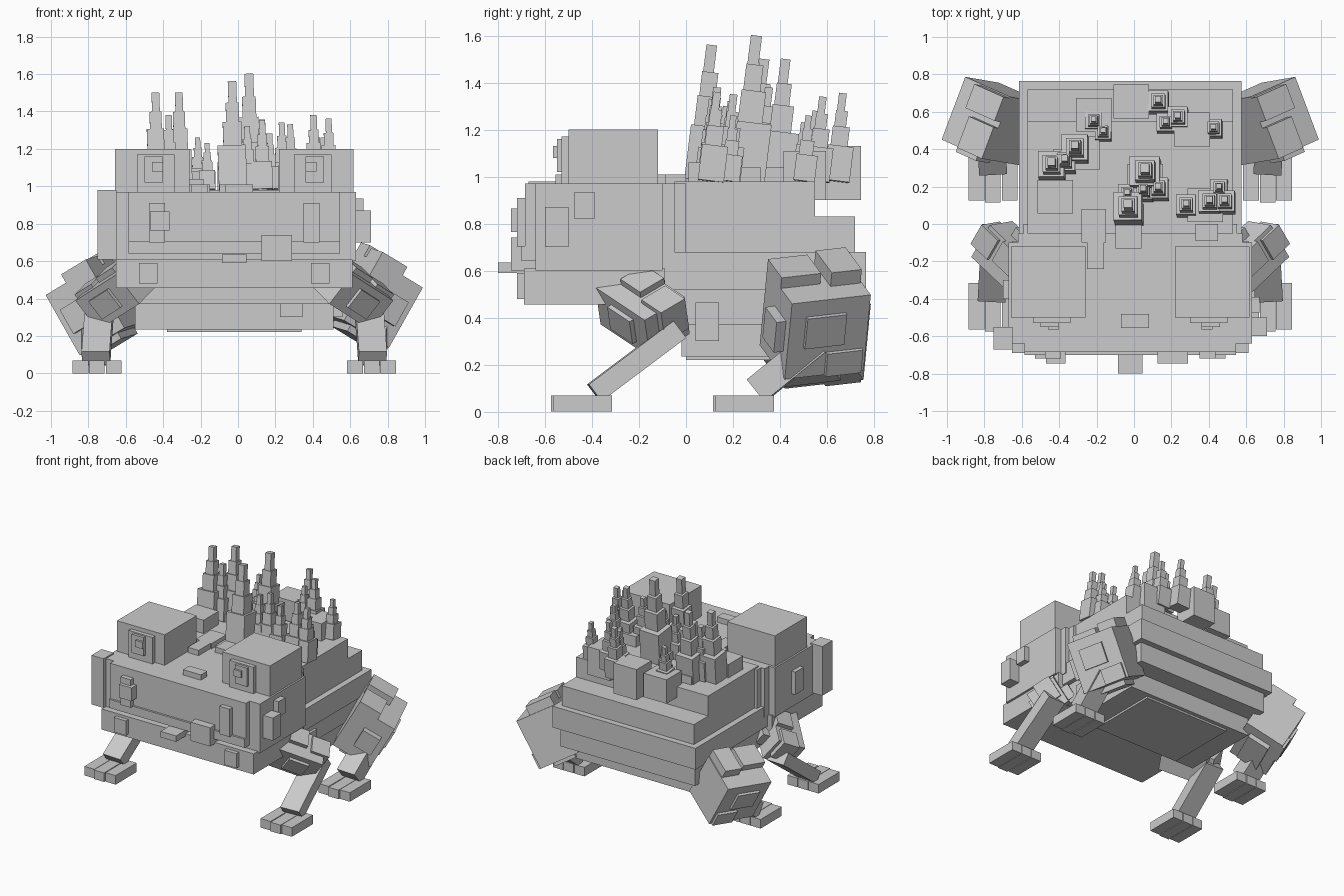
import bpy, bmesh
from math import radians
from mathutils import Matrix, Vector

cube = bpy.data.objects.get("Cube")
if cube:
    bpy.data.objects.remove(cube, do_unlink=True)

CENTRE = -0.02  # x of the body's mirror plane

stone = bpy.data.materials.new("stone_grey")
stone.use_nodes = True
stone.diffuse_color = (0.6, 0.6, 0.6, 1)
stone.node_tree.nodes["Principled BSDF"].inputs["Base Color"].default_value = stone.diffuse_color


def make_object(name, boxes):
    """Join boxes, each given as a matrix placing a unit cube, in one object."""
    bm = bmesh.new()
    for matrix in boxes:
        bmesh.ops.create_cube(bm, size=1, matrix=matrix)
    bmesh.ops.recalc_face_normals(bm, faces=bm.faces)
    mesh = bpy.data.meshes.new(name)
    bm.to_mesh(mesh)
    bm.free()
    mesh.materials.append(stone)
    obj = bpy.data.objects.new(name, mesh)
    bpy.context.collection.objects.link(obj)
    return obj


def scaled(size):
    return Matrix.Diagonal((*size, 1))


def turned(degrees, axis):
    return Matrix.Rotation(radians(degrees), 4, axis)


def span(x, y, z):
    """Matrix of an upright box from three (low, high) ranges."""
    ranges = (x, y, z)
    middle = Vector([(low + high) / 2 for low, high in ranges])
    return Matrix.Translation(middle) @ scaled([high - low for low, high in ranges])


def block(name, x, y, z):
    return make_object(name, [span(x, y, z)])


def middle_block(name, half_width, y, z):
    return block(name, (CENTRE - half_width, CENTRE + half_width), y, z)


def limb(start, end, width, thickness, roll=0):
    """Matrix of a box running from one joint to the next."""
    start, end = Vector(start), Vector(end)
    direction = end - start
    turn = direction.to_track_quat('Y', 'Z').to_matrix().to_4x4() @ turned(roll, 'Y')
    return Matrix.Translation((start + end) / 2) @ turn @ scaled((width, direction.length, thickness))


def pair(name, boxes, right_drop=0):
    """The same boxes on both sides of the body, the right ones lower if asked."""
    for side, word, drop in ((1, "left", 0), (-1, "right", right_drop)):
        mirror = Matrix.Translation((CENTRE, 0, -drop)) @ Matrix.Diagonal((side, 1, 1, 1))
        make_object(word + "_" + name, [mirror @ box for box in boxes])


# Stacked slabs of the body
middle_block("upper_back", .55, (-.05, .55), (.83, .98))
middle_block("back_slab", .55, (-.05, .72), (.68, .83))
middle_block("body_slab", .595, (-.09, .765), (.52, .68))
middle_block("lower_body", .56, (-.09, .72), (.37, .52))
middle_block("belly", .53, (-.02, .58), (.235, .37))
middle_block("belly_plate", .36, (.0, .55), (.22, .235))

# Head, jaws and lips
middle_block("head", .6, (-.64, -.05), (.6, .97))
middle_block("face_panel", .565, (-.685, -.3), (.64, .97))
middle_block("neck", .57, (-.09, .0), (.6, .97))
middle_block("lower_jaw", .633, (-.69, -.09), (.455, .61))
middle_block("upper_lip", .565, (-.7, -.6), (.64, .705))
pair("cheek", [span((.6, .65), (-.64, -.1), (.6, .97))])

# Eye blocks with stepped pupils
pair("eye", [span((.24, .637), (-.5, -.12), (.96, 1.2))])
pair("pupil", [
    span((.32, .52), (-.53, -.5), (.97, 1.17)),
    span((.38, .48), (-.55, -.5), (1.02, 1.16)),
    span((.38, .44), (-.565, -.5), (1.08, 1.13)),
])

# Warts on the face and the head sides
pair("brow_wart", [span((.37, .455), (-.72, -.6), (.7, .91))])
pair("jaw_wart", [span((.41, .51), (-.72, -.6), (.48, .59))])
block("face_wart", (-.47, -.365), (-.745, -.6), (.765, .865))
block("lip_wart", (.125, .29), (-.745, -.6), (.6, .74))
block("nose_wart", (-.085, .045), (-.8, -.6), (.59, .635))
block("left_cheek_wart", (.6, .71), (-.6, -.5), (.7, .87))
block("left_temple_wart", (.6, .67), (-.475, -.39), (.82, .935))
block("right_cheek_plate", (-.75, -.65), (-.67, -.55), (.61, .98))
block("right_temple_wart", (-.7, -.65), (-.4, -.3), (.7, .87))
block("belly_front_wart", (.225, .345), (-.07, .05), (.3, .455))
block("flank_wart", (.45, .56), (.04, .14), (.3, .465))

# Low bumps on the head and front of the back
for x, y in (((-.07, .08), (-.555, -.48)), ((-.25, -.16), (-.24, -.05)),
             ((-.28, -.15), (-.1, .08)), ((-.1, .04), (-.13, .02)),
             ((.33, .45), (-.09, .0))):
    block("head_bump", x, y, (.9, 1.01))

# Tall cubes on the back that carry the spires
for x, y, top in ((-.42, .145, 1.08), (-.215, .585, 1.08), (-.015, .655, 1.13),
                  (.31, .505, 1.11), (.38, .1, 1.06), (-.28, .38, 1.04), (.06, .23, 1.04)):
    block("back_cube", (x - .095, x + .095), (y - .09, y + .09), (.9, top))

# Tiered spires, every tier tipped back a little: tip x, tip y, tip height
SPIRES = (
    (-.44, .33, 1.5), (-.37, .35, 1.38), (-.315, .42, 1.5),
    (-.215, .56, 1.26), (-.165, .5, 1.23), (.13, .665, 1.355),
    (.17, .55, 1.28), (.235, .58, 1.34), (.425, .52, 1.26),
    (.06, .295, 1.6), (.13, .2, 1.35), (.05, .19, 1.32), (-.035, .17, 1.3),
    (-.03, .105, 1.56), (.28, .11, 1.33), (.405, .13, 1.38),
    (.455, .2, 1.26), (.485, .13, 1.36),
)
TIERS = ((0, .4, 1), (.38, .62, .66), (.6, .8, .46), (.78, 1, .3))
for x, y, tip in SPIRES:
    height = tip - .98
    width = .035 + .2 * height
    tiers = []
    for low, high, share in TIERS:
        middle = (low + high) / 2
        place = Matrix.Translation((x, y - .05 * (1 - middle) * height, .98 + middle * height))
        size = (width * share, width * share, (high - low) * height)
        tiers.append(place @ turned(-7, 'X') @ turned(-2, 'Y') @ scaled(size))
    make_object("spire", tiers)


def foot(front):
    """Three toes side by side, the middle one a little ahead."""
    return [span((x - .042, x + .042), (front + step, front + .26), (0, .068))
            for x, step in ((.645, .01), (.735, 0), (.822, .01))]


# Front legs
pair("front_foot", foot(-.575))
pair("front_shin", [limb((.74, -.39, .08), (.72, -.03, .35), .15, .09)])
front_thigh = limb((.52, -.29, .5), (.74, -.08, .36), .22, .2, roll=30)
pair("front_thigh", [front_thigh] + [front_thigh @ span(*ranges) for ranges in (
    ((-.5, .1), (-.3, .1), (.4, .65)),
    ((.3, .6), (-.2, .25), (-.3, .3)),
    ((-.4, .2), (.2, .6), (-.2, .6)),
    ((-.75, -.4), (-.3, .2), (-.4, .1)),
)])

# Rear legs
pair("rear_foot", foot(.115))
pair("rear_shin", [limb((.735, .3, .09), (.75, .56, .3), .15, .12)])
turn = turned(24, 'Z') @ turned(29, 'Y') @ turned(7, 'X')
rear_thigh = Matrix.Translation((.735, .55, .39)) @ turn @ scaled((.3, .36, .37))
pair("rear_thigh", [rear_thigh] + [rear_thigh @ span(*ranges) for ranges in (
    ((-.5, .05), (-.5, .0), (.4, .64)),
    ((-.5, .15), (.1, .48), (.4, .68)),
    ((.4, .56), (-.3, .2), (-.1, .3)),
    ((.3, .56), (.0, .45), (-.5, -.2)),
    ((-.1, .35), (-.62, -.4), (-.2, .2)),
    ((-.3, .25), (-.4, .3), (-.6, -.4)),
)], right_drop=.04)
